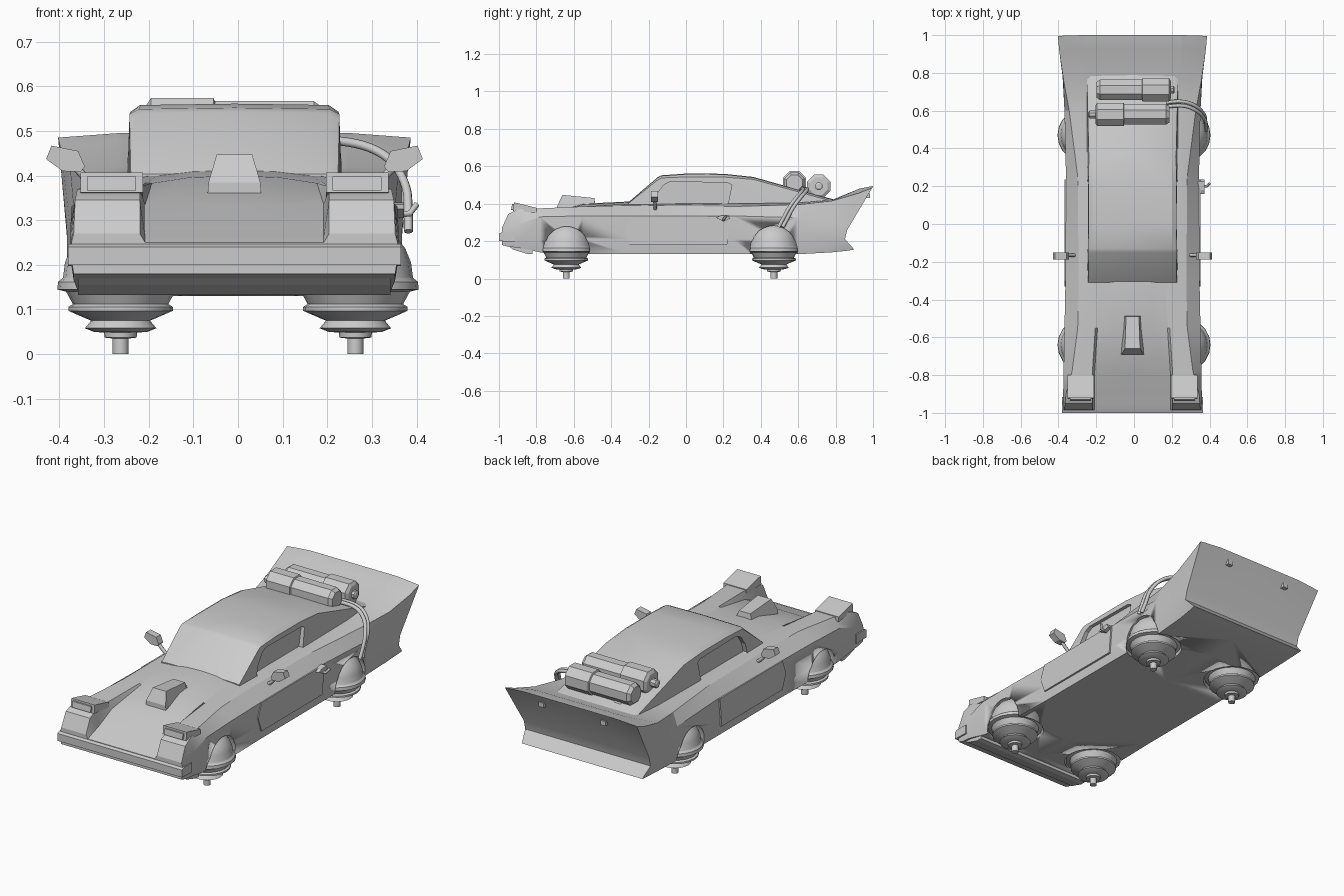
import bpy, bmesh, math
from mathutils import Vector

if "Cube" in bpy.data.objects:
    bpy.data.objects.remove(bpy.data.objects["Cube"])

OFF = -0.008  # body shell sits slightly left of the wheel centre line


def finish(name, bm, mirror=False, dx=0.0, smooth=25):
    if mirror:
        bmesh.ops.mirror(bm, geom=bm.verts[:] + bm.edges[:] + bm.faces[:],
                         axis='X', merge_dist=1e-4)
    bmesh.ops.remove_doubles(bm, verts=bm.verts[:], dist=1e-5)
    bmesh.ops.recalc_face_normals(bm, faces=bm.faces[:])
    me = bpy.data.meshes.new(name)
    bm.to_mesh(me)
    bm.free()
    ob = bpy.data.objects.new(name, me)
    bpy.context.collection.objects.link(ob)
    ob.location.x = dx
    if smooth:
        bpy.ops.object.select_all(action='DESELECT')
        ob.select_set(True)
        bpy.context.view_layer.objects.active = ob
        bpy.ops.object.shade_smooth_by_angle(angle=math.radians(smooth))
    return ob


def prism(name, pts, axis, a, b, mirror=True, dx=OFF, smooth=0):
    """Extrude a 2D outline along x (outline is y,z) or y (outline is x,z)."""
    bm = bmesh.new()
    ends = []
    for d in (a, b):
        ends.append([bm.verts.new((d, p, q) if axis == 'x' else (p, d, q)) for p, q in pts])
        bm.faces.new(ends[-1])
    n = len(pts)
    for i in range(n):
        j = (i + 1) % n
        bm.faces.new((ends[0][i], ends[0][j], ends[1][j], ends[1][i]))
    return finish(name, bm, mirror, dx, smooth)


def loft(bm, rows):
    vs = [[bm.verts.new(p) for p in r] for r in rows]
    for r, s in zip(vs, vs[1:]):
        for i in range(len(r) - 1):
            bm.faces.new((r[i], r[i + 1], s[i + 1], s[i]))
    return vs


def lathe(name, profile, loc, axis='z', seg=20, phase=0.0, smooth=30):
    """Spin an (r, height) profile about z or x."""
    bm = bmesh.new()
    rings = []
    for r, h in profile:
        ring = []
        for k in range(seg):
            t = 2 * math.pi * k / seg + phase
            c, s = r * math.cos(t), r * math.sin(t)
            v = (c, s, h) if axis == 'z' else (h, c, s)
            ring.append(bm.verts.new(Vector(v) + Vector(loc)))
        rings.append(ring)
    for r, s in zip(rings, rings[1:]):
        for k in range(seg):
            j = (k + 1) % seg
            bm.faces.new((r[k], r[j], s[j], s[k]))
    bm.faces.new(rings[0])
    bm.faces.new(rings[-1])
    return finish(name, bm, smooth=smooth)


def tube(name, pts, r, kind='NURBS'):
    cu = bpy.data.curves.new(name, 'CURVE')
    cu.dimensions = '3D'
    cu.bevel_depth, cu.bevel_resolution, cu.use_fill_caps = r, 2, True
    sp = cu.splines.new(kind)
    sp.points.add(len(pts) - 1)
    for p, c in zip(sp.points, pts):
        p.co = (*c, 1)
    if kind == 'NURBS':
        sp.use_endpoint_u, sp.order_u, sp.resolution_u = True, 3, 6
    ob = bpy.data.objects.new(name, cu)
    bpy.context.collection.objects.link(ob)
    return ob


def cut(ob, cutter):
    m = ob.modifiers.new('cut', 'BOOLEAN')
    m.object, m.operation, m.solver = cutter, 'DIFFERENCE', 'EXACT'
    cutter.hide_render = True
    cutter.hide_set(True)


# Rear face outline: y for a given height
REAR = [(.145, .89), (.155, .9), (.21, .85), (.26, .862), (.41, .965), (.495, 1.0)]


def rear_y(z):
    for (z0, y0), (z1, y1) in zip(REAR, REAR[1:]):
        if z <= z1:
            return y0 + (y1 - y0) * max(0, z - z0) / (z1 - z0)
    return 1.0


# Main body: y, z bottom, w bottom, w belt, z belt, w shoulder, z shoulder, w hood, z hood, z centre
SECTIONS = [
    (-.985, .18, .36, .365, .25, .36, .27, .2, .25, .25),
    (-.95, .17, .36, .367, .27, .357, .345, .2, .265, .265),
    (-.90, .165, .36, .367, .29, .352, .37, .2, .28, .28),
    (-.78, .14, .35, .365, .33, .32, .375, .2, .335, .335),
    (-.55, .13, .35, .36, .335, .29, .385, .185, .383, .40),
    (-.30, .13, .345, .355, .335, .285, .39, .17, .40, .412),
    (.25, .13, .345, .352, .335, .29, .385, .24, .40, .40),
    (.60, .13, .345, .36, .325, .335, .395, .245, .405, .405),
    (.78, .14, .35, .37, .30, .368, .415, .245, .42, .42),
    (.93, .148, .355, .375, .275, .388, .455, .25, .48, .48),
    (1.0, .155, .36, .375, .26, .395, .485, .25, .495, .495)]
rows = []
for y, zb, wb, w, z, ws, zs, wi, zi, zc in SECTIONS:
    sec = [(0, zb), (wb, zb), (w, .21), (w, z), (ws, zs), (wi + .012, max(zs, zi)),
           (wi, zi), (wi * .55, zi + (zc - zi) * .75), (0, zc)]
    k = max(0, (y - .78) / .22)
    rows.append([(px, .78 + k * (rear_y(pz) - .78) if k else y, pz) for px, pz in sec])
bm = bmesh.new()
vs = loft(bm, rows)
bm.faces.new(vs[0])
last = vs[-1]
mid = [last[0]] + [bm.verts.new((0, v.co.y, v.co.z)) for v in last[2:5]]
for i in range(3):
    bm.faces.new((last[i + 1], last[i + 2], mid[i + 1], mid[i]))
bm.faces.new(last[4:] + [mid[3]])
body = finish('body_shell', bm, True, OFF)

# Cabin and fastback: y, w base, w top, z edge, z centre
bm = bmesh.new()
rows = []
for y, wb, wt, ze, zc in [(-.31, .235, .225, .40, .406), (-.15, .24, .228, .528, .543),
                          (-.13, .24, .228, .538, .552), (0, .24, .226, .543, .561),
                          (.2, .24, .226, .543, .560), (.36, .24, .224, .53, .543),
                          (.8, .245, .235, .408, .42)]:
    rows.append([(0, y, .36), (wb, y, .36), (wb, y, .392), (wt + .007, y, ze),
                 (wt - .015, y, zc - .003), (0, y, zc)])
vs = loft(bm, rows)
bm.faces.new(vs[0])
bm.faces.new(vs[-1])
cabin = finish('cabin', bm, True, OFF)
cut(cabin, prism('window_cutter', [(-.17, .40), (-.155, .45), (-.12, .50), (-.085, .517),
                                   (.22, .513), (.245, .50), (.225, .40), (.2, .393),
                                   (-.15, .393)], 'x', .215, .3))

# Door panels
prism('door_panels', [(-.33, .26), (-.30, .335), (.235, .335), (.22, .18), (-.30, .18)],
      'x', .33, .36)

# Nose: bumper, air dam, raised lamp pods with hoods, grille lip
prism('front_bumper', [(-1, .2), (-1, .24), (-.985, .247), (-.915, .247), (-.915, .197)],
      'x', -.373, .373, False)
prism('air_dam', [(-.985, .2), (-.925, .155), (-.85, .132), (-.82, .132), (-.82, .2)],
      'x', -.35, .35, False)
prism('lamp_hoods', [(-.925, .362), (-.92, .407), (-.90, .403), (-.80, .378), (-.80, .35)],
      'x', .205, .345)
prism('lamp_panels', [(-.935, .367), (-.93, .398), (-.90, .398), (-.90, .367)], 'x', .22, .33)
# Bonnet scoop
bm = bmesh.new()
loft(bm, [[(0, -.69, .36), (.06, -.69, .36), (.058, -.69, .385), (0, -.69, .385)],
          [(0, -.66, .36), (.06, -.66, .36), (.04, -.66, .447), (0, -.66, .447)],
          [(0, -.49, .38), (.048, -.49, .38), (.034, -.49, .43), (0, -.49, .43)],
          [(0, -.485, .38), (.048, -.485, .38), (.048, -.485, .395), (0, -.485, .395)]])
for end in (-.69, -.485):
    bm.faces.new([v for v in bm.verts if abs(v.co.y - end) < 1e-4])
finish('bonnet_scoop', bm, True, OFF, 0)

# Small lugs on the tail
prism('tail_lugs', [(.90, .43), (.985, .43), (.985, .455), (.90, .455)], 'x', .17, .20)

# Mirrors on stalks
prism('wing_mirrors', [(.335, .42), (.35, .455), (.41, .467), (.422, .437), (.385, .41),
                       (.345, .408)], 'y', -.188, -.15)
for s, side in ((-1, 'left'), (1, 'right')):
    tube(side + '_mirror_stalk', [(s * .30 + OFF, -.165, .365), (s * .33 + OFF, -.165, .39),
                                  (s * .365 + OFF, -.168, .43)], .009, 'POLY')

# Hover units: stepped thruster below a dome, set in round wheel wells
THRUSTER = [(.018, 0), (.018, .035), (.036, .037), (.037, .048), (.06, .05), (.08, .058),
            (.066, .075), (.078, .08), (.117, .097), (.117, .106), (.107, .112), (.122, .14),
            (.142, .145), (.14, .162), (.13, .17)]
DOME = [(.129 * math.cos(a), .172 + .129 * math.sin(a))
        for a in [math.radians(d) for d in (0, 15, 30, 45, 60, 75, 88)]]
WELL = [(.15 * math.cos(a), .15 * math.sin(a))
        for a in [math.radians(d) for d in range(-86, 87, 14)]]
for s, side in ((-1, 'left'), (1, 'right')):
    for y, end in ((-.64, 'front'), (.47, 'rear')):
        x = s * .263
        lathe(f'{end}_{side}_hover_unit', THRUSTER + DOME, (x, y, 0))
        well = lathe(f'{end}_{side}_well_cutter', WELL, (x, y, .16), seg=24)
        cut(body, well)
        if end == 'front':
            cut(bpy.data.objects['air_dam'], well)

# Twin octagonal tanks lying across the rear deck
E = math.pi / 8
TANK = [(.05, -.205), (.067, -.195), (.067, -.055), (.059, -.052), (.059, .17), (.045, .188)]
lathe('front_tank', TANK, (0, .58, .512), 'x', 8, E, 0)
lathe('rear_tank', [(r, -h) for r, h in TANK], (-.01, .71, .493), 'x', 8, E, 0)
lathe('front_tank_valve', [(.014, -.24), (.022, -.235), (.022, -.19)], (0, .58, .512), 'x', 8, E, 0)
lathe('rear_tank_valve', [(.022, .18), (.022, .21), (.014, .215)], (0, .71, .493), 'x', 8, E, 0)
prism('tank_cradle', [(.53, .40), (.56, .47), (.73, .45), (.76, .41)], 'x', .08, .12)

# Fuel hoses running down to the right rear unit
for i, d in enumerate((0, .022)):
    tube(f'hose_{i + 1}', [(.17, .62 + d, .48), (.25, .635 + d, .48), (.34, .60 + d, .445),
                           (.378, .55 + d, .38), (.382 - d / 3, .525 + d, .33),
                           (.382, .495 + d, .275)], .01)

# Side filler tap
tube('filler_tap', [(.33, .2, .31), (.385, .2, .315), (.4, .215, .335)], .007, 'POLY')
prism('filler_base', [(.16, .325), (.2, .305), (.235, .32), (.225, .34), (.18, .335)],
      'x', .34, .372, False, 0)
